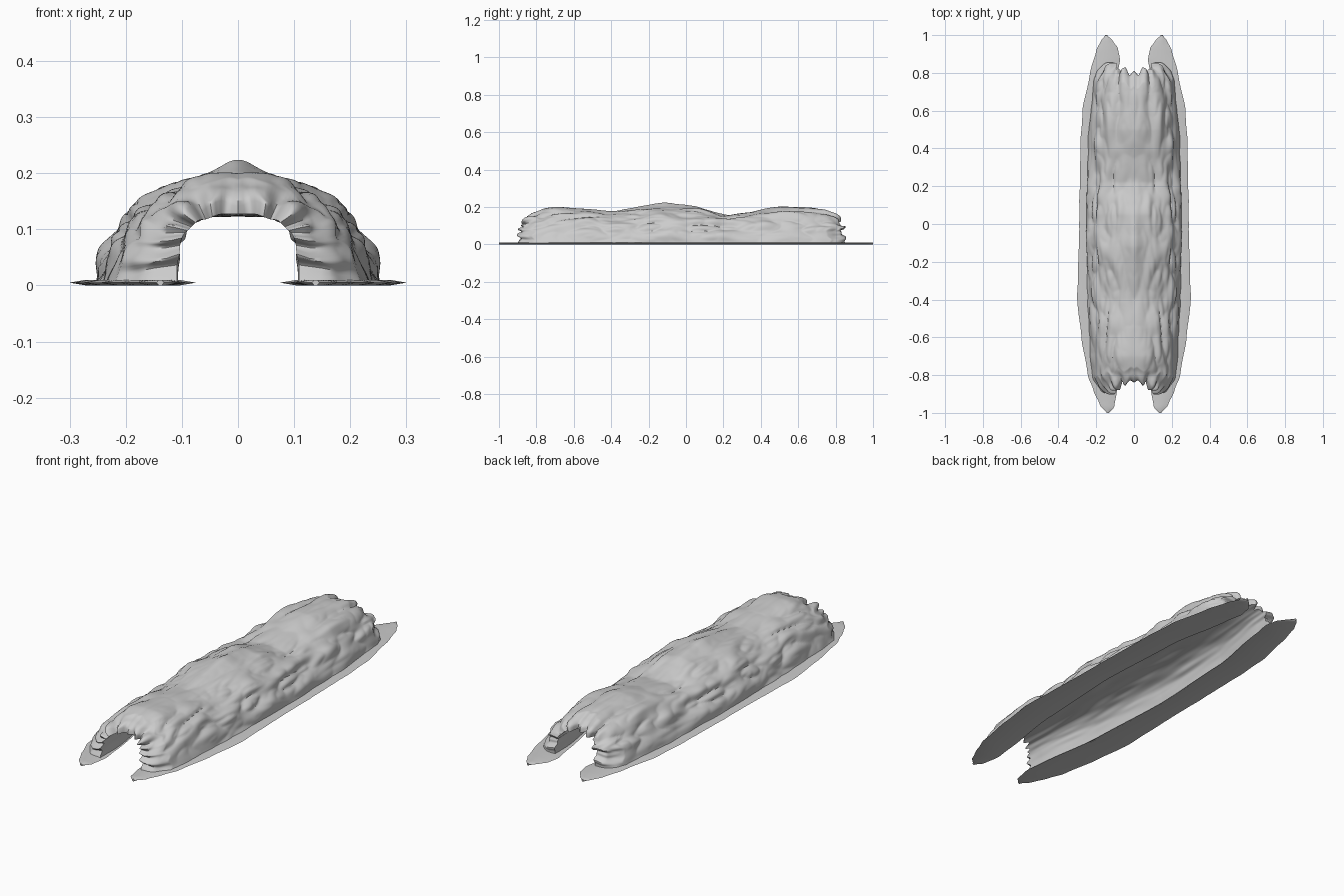
import bpy, bmesh, math
from mathutils import Vector, noise

cube = bpy.data.objects.get("Cube")
if cube:
    bpy.data.objects.remove(cube)

ROWS, ARC = 260, 96

stone = bpy.data.materials.new("light grey stone")
stone.use_nodes = True
GREY = (0.6, 0.6, 0.6, 1)
stone.diffuse_color = GREY
stone.node_tree.nodes["Principled BSDF"].inputs["Base Color"].default_value = GREY


def curve(keys, y):
    """Eased interpolation through (y, value) keys."""
    if y <= keys[0][0]:
        return keys[0][1]
    for (a, va), (b, vb) in zip(keys, keys[1:]):
        if y <= b:
            t = (y - a) / (b - a)
            t = 0.5 * t + 0.5 * t * t * (3 - 2 * t)
            return va + (vb - va) * t
    return keys[-1][1]


def power(v, p):
    return math.copysign(abs(v) ** p, v)


def finish(name, bm):
    bmesh.ops.recalc_face_normals(bm, faces=bm.faces)
    mesh = bpy.data.meshes.new(name)
    bm.to_mesh(mesh)
    bm.free()
    mesh.materials.append(stone)
    obj = bpy.data.objects.new(name, mesh)
    bpy.context.collection.objects.link(obj)
    bpy.ops.object.select_all(action="DESELECT")
    obj.select_set(True)
    bpy.context.view_layer.objects.active = obj
    bpy.ops.object.shade_smooth_by_angle(angle=math.radians(50))


def skin(bm, rings):
    """Join closed rings of points with quads."""
    rows = [[bm.verts.new(p) for p in ring] for ring in rings]
    n = len(rows[0])
    for a, b in zip(rows, rows[1:]):
        for i in range(n):
            j = (i + 1) % n
            bm.faces.new((a[i], a[j], b[j], b[i]))
    return rows


# Crest height, outer half width and hollow half width along the tunnel
crest = [(-0.9, .165), (-0.8, .18), (-0.7, .193), (-0.55, .188), (-0.4, .173), (-0.12, .203),
         (0.05, .195), (0.22, .155), (0.5, .193), (0.68, .184), (0.85, .165)]
width = [(-0.9, .2), (-0.7, .222), (-0.4, .238), (0, .244), (0.4, .235), (0.85, .2)]
hollow = [(-0.9, .105), (-0.8, .11), (-0.45, .152), (0, .172), (0.45, .152),
          (0.76, .11), (0.85, .105)]


def bulges(x, y, z):
    """Overlapping rounded lumps stretched lengthwise, mirrored left to right."""
    x = abs(x)
    warp = noise.noise(Vector((x * 9, y * 4, z * 9))) * 0.5
    big = abs(noise.noise(Vector((x * 12 + warp, y * 5, z * 12 + 3))))
    small = abs(noise.noise(Vector((x * 26, y * 10 + warp, z * 26 + 7))))
    return big * 0.038 + small * 0.01 - 0.011


def outer_point(t, y):
    c, s = math.cos(t), math.sin(t)
    x, z = curve(width, y) * c, curve(crest, y) * s
    # raised mounds on the crown
    z += .018 * math.exp(-(x / .032) ** 2 - ((y + .12) / .16) ** 2)
    z += .008 * math.exp(-(x / .05) ** 4 - ((y - .6) / .18) ** 4)
    d = bulges(x, y, z) * (1 - 0.7 * s ** 8) * min(1, 0.3 + 1.6 * s)
    # foot spreading onto the ground
    foot = 0.012 * math.exp(-z / 0.025)
    return x + c * (d + foot), z + s * d


def inner_point(t, y):
    c, s = math.cos(t), math.sin(t)
    ripple = 0.006 * noise.noise(Vector((abs(c) * 4, y * 5, s * 4)))
    half = curve(hollow, y)
    x = power(c, 0.62 + (half - 0.105) * 3) * (half + ripple)
    z = power(s, 0.58) * (0.122 + ripple)
    return x, z


# Hollow rock arch with ragged, rounded ends
rings = []
for r in range(ROWS + 1):
    u = -math.cos(math.pi * r / ROWS) * 0.35 + (2 * r / ROWS - 1) * 0.65
    end = 1 - abs(u)
    bevel = 0.36 + 0.64 * min(1, end / 0.09) ** 0.5
    outer, inner = [], []
    for i in range(ARC + 1):
        t = math.pi * i / ARC
        s = math.sin(t)
        edge = abs(math.cos(t))
        low, high = -0.84 - 0.06 * edge ** 2, 0.81 + 0.04 * edge ** 2
        ragged = 0.04 * noise.noise(Vector((edge * 6, s * 6, u)))
        y = (low + high) / 2 + u * ((high - low) / 2 + ragged)
        ox, oz = outer_point(t, y)
        ix, iz = inner_point(t, y)
        crumble = 0.02 * noise.noise(Vector((abs(ox) * 14, y * 18, oz * 22)))
        crumble *= max(0, 1 - end / 0.09)
        outer.append((ix + (ox - ix) * bevel + crumble * math.cos(t), y,
                      iz + (oz - iz) * bevel + crumble * s + 0.004))
        inner.append((ix, y, iz + 0.004))
    rings.append(outer + inner[::-1])
bm = bmesh.new()
rows = skin(bm, rings)
n = 2 * (ARC + 1)
for row in (rows[0], rows[-1]):
    for i in range(ARC):
        bm.faces.new((row[i], row[i + 1], row[n - 2 - i], row[n - 1 - i]))
finish("rock_arch", bm)

# Thin ground skirts under each wall, bowed around the hollow
skirt_out = [(-1, .145), (-.96, .18), (-.88, .215), (-.8, .245), (-.6, .278), (-.42, .3),
             (0, .29), (.4, .284), (.6, .273), (.8, .233), (.92, .2), (.97, .175), (1, .152)]
skirt_in = [(-1, .132), (-.97, .105), (-.88, .09), (-.8, .1), (-.45, .146), (0, .168),
            (.45, .146), (.78, .09), (.87, .074), (.93, .085), (.97, .112), (1, .142)]
for side, sign in (("left", 1), ("right", -1)):
    rings = []
    for r in range(101):
        y = -math.cos(math.pi * r / 100)
        wob = .003 * noise.noise(Vector((0, y * 12, 0))) * (1 - y * y)
        a, b = curve(skirt_in, y), curve(skirt_out, y) + wob
        rim = min(0.03, (b - a) * 0.3)
        rings.append([(sign * x, y, z) for x, z in (
            (a, .005), (a + rim, .010), (b - rim, .010), (b, .005),
            (b - rim, 0), (a + rim, 0))])
    bm = bmesh.new()
    rows = skin(bm, rings)
    for row in (rows[0], rows[-1]):
        bm.faces.new(row)
    finish(side + "_ground_skirt", bm)
